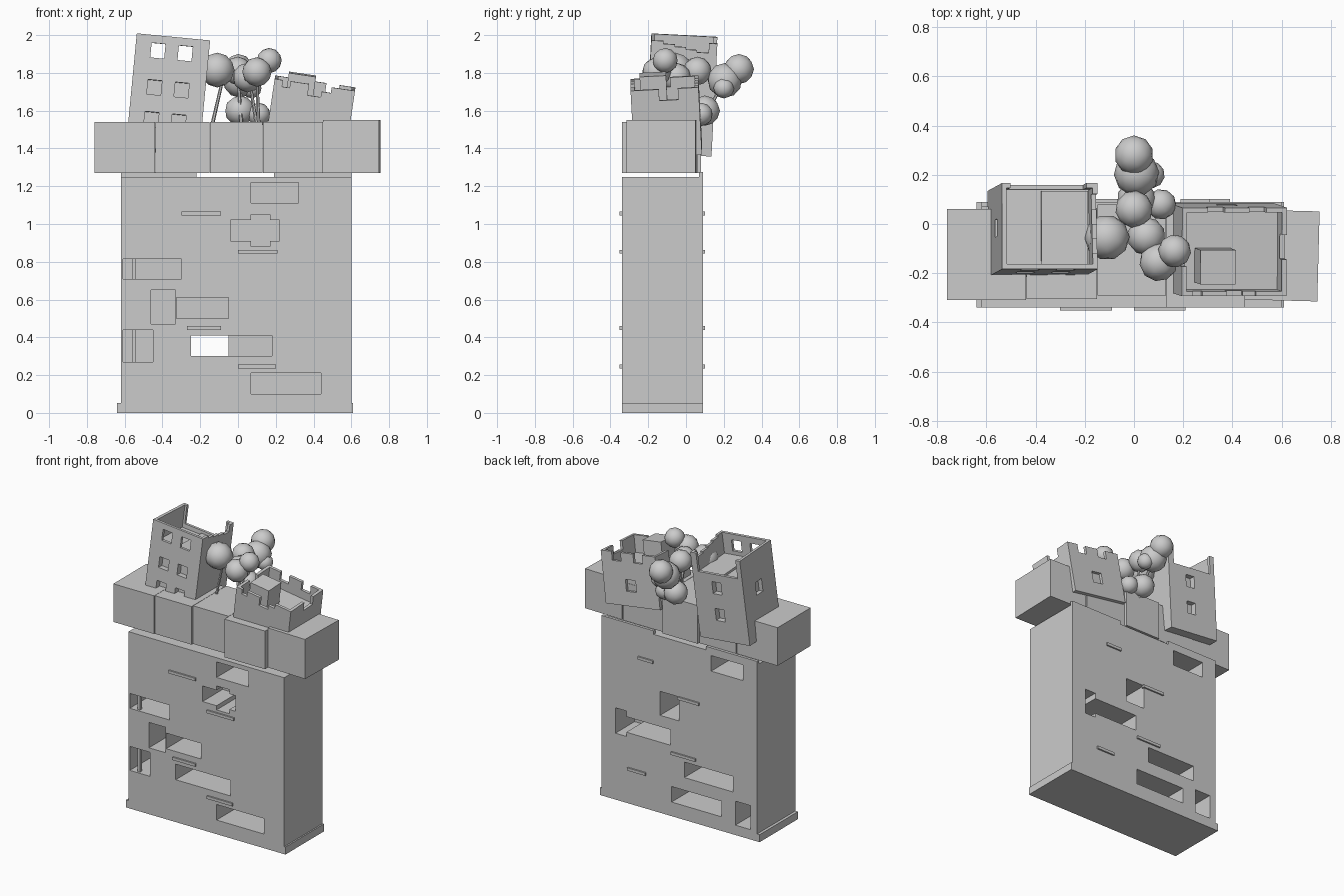
import bpy, bmesh, math
from mathutils import Vector, Matrix

if "Cube" in bpy.data.objects:
    bpy.data.objects.remove(bpy.data.objects["Cube"])

stone = bpy.data.materials.new("pale_grey")
stone.diffuse_color = (0.6, 0.6, 0.6, 1)
stone.use_nodes = True
stone.node_tree.nodes["Principled BSDF"].inputs["Base Color"].default_value = stone.diffuse_color


def add(name, bm):
    me = bpy.data.meshes.new(name)
    bm.to_mesh(me)
    bm.free()
    me.materials.append(stone)
    ob = bpy.data.objects.new(name, me)
    bpy.context.collection.objects.link(ob)
    return ob


def box(name, x, y, z):
    """Box from three (min, max) ranges."""
    bm = bmesh.new()
    m = Matrix.Translation([(a + b) / 2 for a, b in (x, y, z)])
    m = m @ Matrix.Diagonal([b - a for a, b in (x, y, z)] + [1])
    bmesh.ops.create_cube(bm, size=1, matrix=m)
    return add(name, bm)


def cut(target, x, y, z):
    """Box-shaped hole, following the target's placement."""
    c = box("cutter", x, y, z)
    c.matrix_world = target.matrix_world
    c.hide_render = True
    c.hide_set(True)
    mod = target.modifiers.new("opening", 'BOOLEAN')
    mod.object = c
    mod.operation = 'DIFFERENCE'
    mod.solver = 'EXACT'


# Tall slab body with base trim and raised rear rims
body = box("cliff_body", (-.62, .60), (-.34, .09), (0, 1.25))
for n, x in (("left", (-.64, -.615)), ("right", (.595, .61))):
    box("base_trim_" + n, x, (-.34, .09), (0, .053))
for x in ((-.62, -.22), (.19, .60)):
    box("rear_rim", x, (.07, .09), (1.25, 1.275))

# Deep window openings: x range, z range
front = [((.07, .32), (1.11, 1.22)), ((-.04, .22), (.91, 1.02)),
         ((.07, .17), (.88, 1.05)), ((-.61, -.30), (.71, .815)),
         ((-.46, -.33), (.47, .65)), ((-.325, -.05), (.50, .61)),
         ((-.61, -.45), (.27, .44)), ((-.25, .18), (.30, .41)),
         ((.07, .44), (.10, .21))]
back = [((-.51, -.26), (1.11, 1.22)), ((-.01, .14), (.69, .86)),
        ((.405, .49), (.47, .65)), ((.06, .41), (.50, .61)),
        ((-.43, -.05), (.30, .41)), ((-.34, .05), (.10, .21)),
        ((-.57, -.45), (.07, .24))]
for x, z in front:
    cut(body, x, (-.5, -.115), z)
for x, z in back:
    cut(body, x, (-.125, .3), z)
# Thin window posts
for z in ((.705, .82), (.265, .445)):
    box("window_post", (-.56, -.54), (-.325, -.305), z)

# Narrow ledges, front and back
for x, z in (((-.30, -.09), 1.055), ((0, .21), .853),
             ((-.27, -.09), .449), ((0, .20), .246)):
    box("front_ledge", x, (-.351, -.33), (z - .01, z + .01))
for x, z in (((.19, .31), 1.055), ((-.17, 0), .853),
             ((-.14, .05), .449), ((.25, .39), .246)):
    box("back_ledge", x, (.08, .101), (z - .01, z + .01))

# Row of large blocks on top
for i, (x, y) in enumerate((((-.76, -.44), (-.31, .06)), ((-.438, -.15), (-.305, .065)),
                            ((-.148, .13), (-.29, .08)), ((.132, .45), (-.34, .06)))):
    box(f"top_block_{i + 1}", x, y, (1.27, 1.54))
end = box("top_block_5", (-.148, .148), (-.183, .183), (1.27, 1.55))
end.location = (.602, -.128, 0)
end.rotation_euler.z = math.radians(-1.5)


def tower(name, w, d, h, floor, loc, tilt):
    """Leaning box tower, hollowed out down to its roof floor."""
    t = box(name, (-w / 2, w / 2), (-d / 2, d / 2), (0, h))
    m = Matrix.Translation(loc) @ Matrix.Rotation(math.radians(tilt[1]), 4, 'Y')
    t.matrix_world = m @ Matrix.Rotation(math.radians(tilt[0]), 4, 'X')
    cut(t, (-w / 2 + .02, w / 2 - .02), (-d / 2 + .02, d / 2 - .02), (floor, h + .1))
    return t


# Left tower
lt = tower("left_tower", .39, .35, .60, .44, (-.40, -.04, 1.385), (-3, 5.5))
for x in (-.075, .07):
    for z in (.48, .285, .115):
        cut(lt, (x - .037, x + .037), (-.3, -.135), (z, z + .078))
for z in (.33, .14):
    cut(lt, (-.02, .05), (.135, .3), (z, z + .085))
cut(lt, (-.3, -.165), (-.03, .04), (.30, .39))
cut(lt, (-.16, .15), (.14, .3), (.47, .8))
for i in range(4):
    y = -.11 + i * .06
    cut(lt, (.16, .3), (y, y + .061), (.585 - i * .012, .8))
roof = box("left_roof_slab", (-.02, .17), (-.15, .15), (.435, .455))
roof.matrix_world = lt.matrix_world

# Right tower with broken parapet
rt = tower("right_tower", .43, .36, .36, .24, (.355, -.095, 1.39), (3, 8.5))
for x, b in (((-.17, -.13), .325), ((-.03, .04), .30), ((.04, .09), .33)):
    cut(rt, x, (-.3, -.15), (b, .5))
for x in ((-.11, -.04), (.06, .13)):
    cut(rt, x, (.15, .3), (.30, .5))
cut(rt, (.18, .3), (-.03, .07), (.30, .5))
cut(rt, (-.3, -.18), (-.06, .03), (.31, .5))
cut(rt, (-.04, .04), (.16, .3), (.10, .18))
hut = box("roof_hut", (-.145, 0), (-.13, .01), (.235, .40))
hut.matrix_world = rt.matrix_world

# Tree foliage blobs: x, y, z, radius
for i, (x, y, z, r) in enumerate((
        (0, .28, 1.82, .08), (.01, .205, 1.76, .092), (.07, .20, 1.72, .055),
        (0, .06, 1.81, .076), (.11, .08, 1.58, .062), (.01, .10, 1.60, .08),
        (-.11, -.055, 1.815, .092), (.05, -.05, 1.775, .078),
        (.10, -.155, 1.805, .078), (.165, -.11, 1.865, .067))):
    bm = bmesh.new()
    bmesh.ops.create_icosphere(bm, subdivisions=2, radius=r,
                               matrix=Matrix.Translation((x, y, z)) @ Matrix.Rotation(i, 4, 'Z'))
    for f in bm.faces:
        f.smooth = True
    add("foliage", bm)

# Branches
for a, b in (((-.14, -.05, 1.51), (-.08, -.05, 1.77)), ((.11, -.10, 1.51), (.10, -.14, 1.78)),
             ((.10, -.04, 1.51), (.06, -.05, 1.77)), ((.02, .05, 1.48), (.01, .21, 1.77)),
             ((.02, .02, 1.5), (0, .06, 1.78)), ((.10, -.14, 1.76), (.16, -.11, 1.85)),
             ((.05, .05, 1.5), (.10, .08, 1.56))):
    a, b = Vector(a), Vector(b)
    d = b - a
    m = Matrix.Translation((a + b) / 2) @ d.to_track_quat('Z', 'Y').to_matrix().to_4x4()
    bm = bmesh.new()
    bmesh.ops.create_cone(bm, cap_ends=True, segments=6, radius1=.01, radius2=.008,
                          depth=d.length, matrix=m)
    add("branch", bm)
